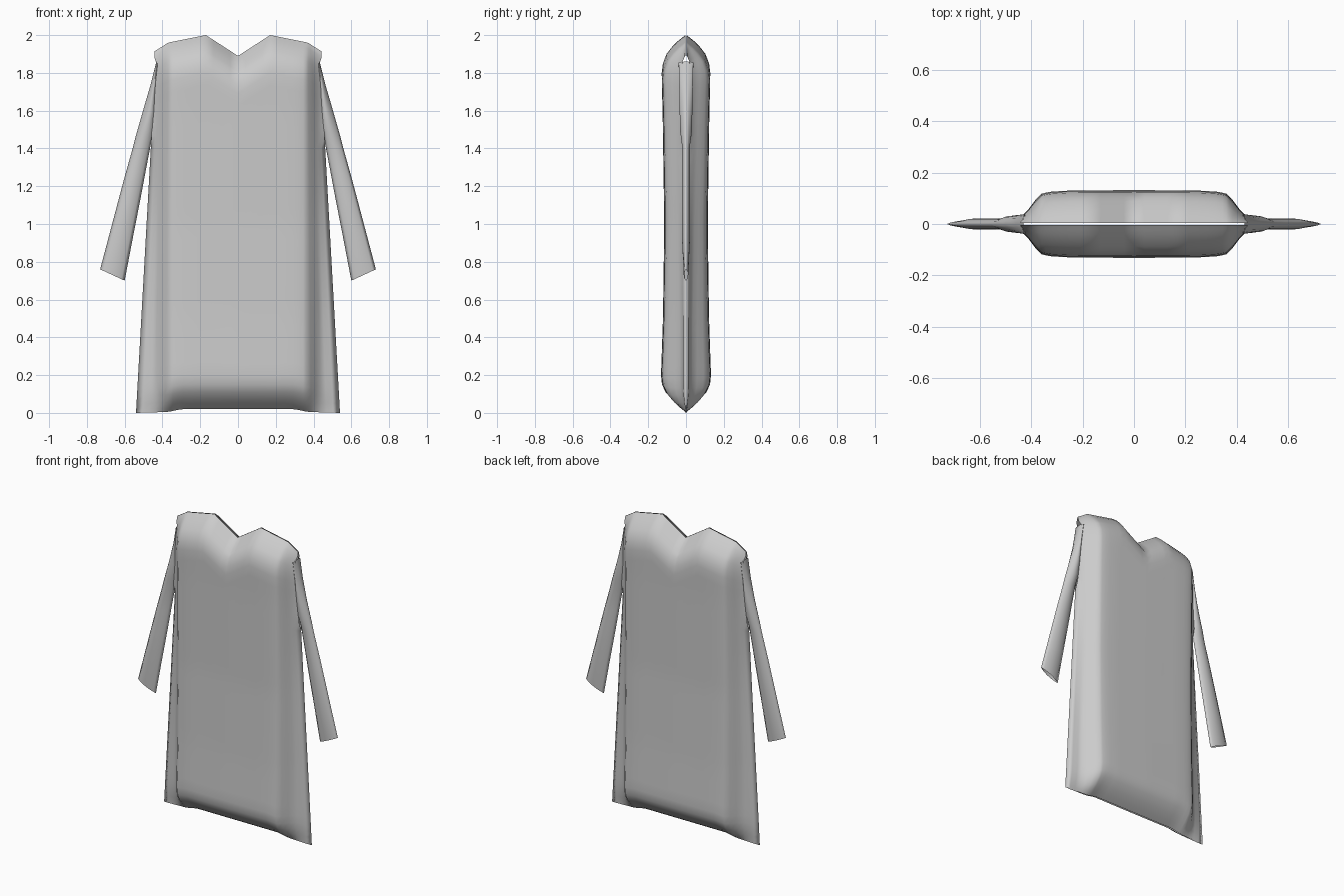
import bpy, bmesh, math

if "Cube" in bpy.data.objects:
    bpy.data.objects.remove(bpy.data.objects["Cube"])

cloth = bpy.data.materials.new("pale grey cloth")
cloth.diffuse_color = (0.6, 0.6, 0.6, 1)
cloth.use_nodes = True
cloth.node_tree.nodes["Principled BSDF"].inputs["Base Color"].default_value = cloth.diffuse_color


def curve(points, t):
    """Piecewise-linear lookup through (position, value) pairs."""
    if t <= points[0][0]:
        return points[0][1]
    for (a, va), (b, vb) in zip(points, points[1:]):
        if t <= b:
            return va + (vb - va) * (t - a) / (b - a)
    return points[-1][1]


def two_sheets(name, rows, flip=False):
    """Front and back cloth sheets from rows of (x, half depth, z), welded where they touch."""
    bm = bmesh.new()
    for side in (-1, 1):
        grid = [[bm.verts.new((x, side * y, z)) for x, y, z in row] for row in rows]
        for lo, hi in zip(grid, grid[1:]):
            for i in range(len(lo) - 1):
                quad = [lo[i], lo[i + 1], hi[i + 1], hi[i]]
                if (side == 1) != flip:
                    quad.reverse()
                bm.faces.new(quad)
    bmesh.ops.remove_doubles(bm, verts=bm.verts, dist=0.0005)
    mesh = bpy.data.meshes.new(name)
    bm.to_mesh(mesh)
    bm.free()
    mesh.materials.append(cloth)
    for p in mesh.polygons:
        p.use_smooth = True
    ob = bpy.data.objects.new(name, mesh)
    bpy.context.collection.objects.link(ob)
    return ob


# Body outline and padding profiles
WIDTH = [(0, 0.54), (1.43, 0.46), (1.80, 0.44), (1.85, 0.432), (1.89, 0.445), (1.92, 0.44)]
TOP = [(0, 1.89), (0.17, 2.0), (0.37, 1.96), (0.44, 1.915)]
HEM = [(0.30, 0.02), (0.37, 0.005), (0.54, 0.0)]
DEPTH = [(0, 0.138), (0.15, 0.134), (0.5, 0.122), (1.0, 0.115), (1.6, 0.124), (1.8, 0.130)]
ACROSS = [(0, 1.0), (0.25, 0.985), (0.33, 0.95), (0.36, 0.89), (0.385, 0.70),
          (0.41, 0.45), (0.43, 0.28), (0.45, 0.16), (0.54, 0.08)]
HEM_PUFF = [(0, 0.02), (0.02, 0.25), (0.05, 0.52), (0.09, 0.80), (0.13, 0.95), (0.18, 1)]
NECK_PUFF = [(0, 0.02), (0.03, 0.32), (0.06, 0.56), (0.10, 0.80), (0.15, 0.95), (0.20, 1)]
ARMHOLE = 1.43

# Body: inflated centre with thin side fins, open at neck and hem
inner = [0, 0.04, 0.085, 0.13, 0.17, 0.21, 0.25, 0.29, 0.32, 0.345, 0.36]
fin = [0.15, 0.3, 0.45, 0.6, 0.8, 1.0]
cols = [(x, 0) for x in inner] + [(0.36, t) for t in fin]
cols = [(-1, c) for c in reversed(cols[1:])] + [(1, c) for c in cols]
ends = [0, 0.02, 0.05, 0.09, 0.13, 0.18]
levels = [('b', d) for d in ends]
levels += [('m', k / 24) for k in range(1, 24)]
levels += [('t', d) for d in [0.20, 0.15, 0.10, 0.08, 0.06, 0.03, 0.015, 0]]
body_rows = []
for kind, d in levels:
    row = []
    for sign, (base, t) in cols:
        nominal = base + (0.44 - base) * t if t else base
        low = curve(HEM, base + (0.54 - base) * t)
        top = curve(TOP, nominal)
        if kind == 'b':
            z = low + d
        elif kind == 't':
            z = top - d
        else:
            z = low + 0.18 + d * (top - low - 0.38)
        x = base + (curve(WIDTH, z) - base) * t
        y = curve(DEPTH, z) * curve(ACROSS, x)
        y *= curve(HEM_PUFF, z - low) * curve(NECK_PUFF, top - z)
        y = max(y, 0.003)
        if t == 1 and z < ARMHOLE:
            y = 0
        row.append((sign * x, y, z))
    body_rows.append(row)
two_sheets("robe_body", body_rows)

# Sleeves: flat tubes (outer x, z, inner x, z, inner half depth)
STATIONS = [(0.432, 1.86, 0.425, 1.85, 0.030), (0.462, 1.74, 0.435, 1.74, 0.026),
            (0.503, 1.60, 0.443, 1.60, 0.022), (0.54, 1.47, 0.452, 1.50, 0.018),
            (0.558, 1.40, 0.46, 1.43, 0.0), (0.60, 1.25, 0.487, 1.29, 0.0),
            (0.64, 1.10, 0.515, 1.14, 0.0), (0.685, 0.93, 0.56, 0.91, 0.0),
            (0.73, 0.76, 0.60, 0.70, 0.0)]
for side, label in ((-1, "left"), (1, "right")):
    rows = []
    for n, (ox, oz, ix, iz, iy) in enumerate(reversed(STATIONS)):
        puff = 0.012 if n == 0 else 0.021
        row = []
        for k in range(9):
            s = k / 8
            y = iy * (1 - s) + puff * math.sin(math.pi * s) ** 0.7 if 0 < k < 8 else iy * (1 - s)
            row.append((side * (ix + (ox - ix) * s), y, iz + (oz - iz) * s))
        rows.append(row)
    two_sheets(label + "_sleeve", rows, flip=side < 0)
